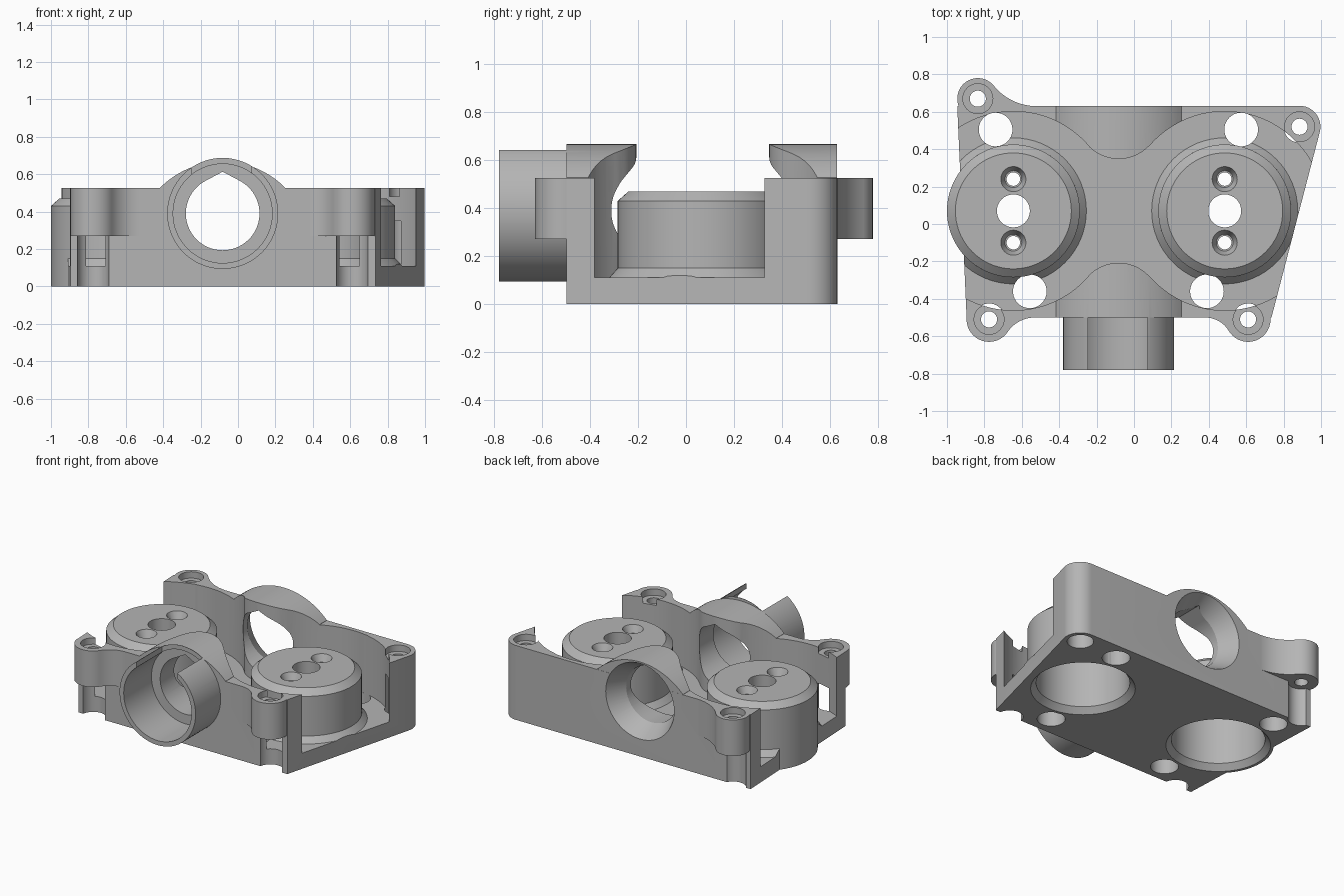
import bpy, bmesh
from math import sin, cos, pi, radians, atan2, sqrt, hypot

if "Cube" in bpy.data.objects:
    bpy.data.objects.remove(bpy.data.objects["Cube"])

grey = bpy.data.materials.new("plain grey")
grey.use_nodes = True
grey.diffuse_color = (0.46, 0.46, 0.46, 1)
grey.node_tree.nodes["Principled BSDF"].inputs["Base Color"].default_value = (0.46, 0.46, 0.46, 1)

TOP, FLOOR, EAR_Z = 0.525, 0.11, 0.27
MID_X, BORE_Z = -0.082, 0.39
DRUMS = [(-0.645, 0.07), (0.485, 0.07)]


def finish(name, bm):
    bmesh.ops.recalc_face_normals(bm, faces=bm.faces)
    mesh = bpy.data.meshes.new(name)
    bm.to_mesh(mesh)
    bm.free()
    mesh.materials.append(grey)
    ob = bpy.data.objects.new(name, mesh)
    bpy.context.collection.objects.link(ob)
    return ob


def prism(name, pts, a, b, axis="z"):
    """Extrude an outline from a to b along z or y."""
    bm = bmesh.new()
    place = (lambda u, v, w: (u, v, w)) if axis == "z" else (lambda u, v, w: (u, w, v))
    low = [bm.verts.new(place(u, v, a)) for u, v in pts]
    high = [bm.verts.new(place(u, v, b)) for u, v in pts]
    bm.faces.new(low)
    bm.faces.new(high)
    for i in range(len(pts)):
        j = (i + 1) % len(pts)
        bm.faces.new((low[i], low[j], high[j], high[i]))
    return finish(name, bm)


def arc(cx, cy, r, start, end, n=24):
    return [(cx + r * cos(radians(start + (end - start) * i / n)),
             cy + r * sin(radians(start + (end - start) * i / n))) for i in range(n + 1)]


def circle(cx, cy, r, n=64):
    return arc(cx, cy, r, 0, 360, n)[:-1]


def cone(name, cx, cy, r0, r1, a, b, axis="z", n=64):
    """Straight or tapered round solid along z or y."""
    ob = prism(name, circle(cx, cy, 1, n), a, b, axis)
    for i, v in enumerate(ob.data.vertices):
        r = r0 if i < n else r1
        v.co.x = cx + (v.co.x - cx) * r
        if axis == "z":
            v.co.y = cy + (v.co.y - cy) * r
        else:
            v.co.z = cy + (v.co.z - cy) * r
    return ob


def lathe(name, cx, cy, profile, n=72):
    """Closed ring profile of (radius, height) turned about a vertical axis."""
    bm = bmesh.new()
    rings = [[bm.verts.new((cx + r * cos(2 * pi * k / n), cy + r * sin(2 * pi * k / n), z))
              for r, z in profile] for k in range(n)]
    m = len(profile)
    for k in range(n):
        p, q = rings[k], rings[(k + 1) % n]
        for i in range(m):
            j = (i + 1) % m
            bm.faces.new((p[i], q[i], q[j], p[j]))
    return finish(name, bm)


def boolean(target, tool, op="DIFFERENCE"):
    mod = target.modifiers.new("cut", "BOOLEAN")
    mod.operation, mod.solver, mod.object = op, "EXACT", tool
    bpy.context.view_layer.objects.active = target
    bpy.ops.object.modifier_apply(modifier=mod.name)
    bpy.data.objects.remove(tool)


def smooth(ob):
    bpy.ops.object.select_all(action="DESELECT")
    ob.select_set(True)
    bpy.context.view_layer.objects.active = ob
    bpy.ops.object.shade_smooth_by_angle(angle=radians(25))


# Base block with one rounded back corner
outline = ([(-0.945, 0.63), (-0.895, -0.5), (0.735, -0.5)]
           + arc(0.885, 0.52, 0.112, -14, 90, 12))
housing = prism("housing", outline, 0, TOP)

# Arched hump over the bore
half = 0.335
hump_r = 0.47
side = math_angle = atan2(half, sqrt(hump_r ** 2 - half ** 2)) * 180 / pi
hump = ([(MID_X + half, 0.4), *arc(MID_X, 0.197, hump_r, 90 - side, 90 + side, 32),
         (MID_X - half, 0.4)])
boolean(housing, prism("hump", hump, -0.5, 0.63, "y"), "UNION")

# Screw ears: round end plus a concave blend into the straight wall
EARS = [(-0.835, 0.67, 0.11, 0.63, -0.52), (-0.775, -0.51, 0.12, -0.5, -0.53),
        (0.61, -0.51, 0.12, -0.5, 0.38)]
for cx, cy, r, edge, tx in EARS:
    s = 1 if edge > 0 else -1
    a, e = tx - cx, (cy - edge) * s
    R = (a * a + e * e - r * r) / (2 * (r + e))
    by = edge + s * R
    start = -90 * s
    end = atan2(cy - by, cx - tx) * 180 / pi
    sweep = (end - start + 180) % 360 - 180
    blend = arc(tx, by, R, start, start + sweep, 14)
    inner = edge - s * 0.08
    boolean(housing, prism("blend", blend + [(cx, cy), (cx, inner), (tx, inner)], EAR_Z, TOP), "UNION")
    boolean(housing, cone("ear", cx, cy, r, r, EAR_Z, TOP), "UNION")

# Cavity: two round wells joined by filleted saddles
well_r = 0.532
dx, dy = 0.565, 0.5
fillet = hypot(dx, dy) - well_r
t = atan2(dy, dx) * 180 / pi
(lx, ly), (rx, ry) = DRUMS
cavity = (arc(rx, ry, well_r, t - 180, 180 - t, 72)
          + arc(MID_X, ry + dy, fillet, -t, t - 180, 24)[1:-1]
          + arc(lx, ly, well_r, t, 360 - t, 72)
          + arc(MID_X, ry - dy, fillet, 180 - t, t, 24)[1:-1])
boolean(housing, prism("cavity", cavity, FLOOR, 1))

# Front tube, slotted along its top
boolean(housing, cone("tube", MID_X, BORE_Z, 0.297, 0.297, -0.78, -0.498, "y"), "UNION")
boolean(housing, cone("tube_bore", MID_X, BORE_Z, 0.265, 0.265, -0.9, -0.47, "y"))
slot = [(-0.245, 0.45), (0.073, 0.45), (0.073, 0.9), (-0.245, 0.9)]
boolean(housing, prism("tube_slot", slot, -0.9, -0.5, "y"))

# Teardrop bore through both walls, flared at the back
tear = arc(MID_X, BORE_Z, 0.197, 120, 420, 48) + [(MID_X, 0.613)]
boolean(housing, prism("bore", tear, -0.9, 0.9, "y"))
boolean(housing, cone("flare", MID_X, BORE_Z, 0.19, 0.272, 0.49, 0.64, "y"))

# Sloped collars around the drums, trimmed to the base outline
for x, y in DRUMS:
    collar = cone("collar", x, y, 0.395, 0.355, FLOOR, 0.15)
    boolean(collar, prism("trim", outline, 0, 0.3), "INTERSECT")
    for v in collar.data.vertices:
        if v.co.z < FLOOR + 0.001:
            v.co.z = FLOOR - 0.005
    boolean(housing, collar, "UNION")
    boolean(housing, cone("floor_hole", x, y, 0.35, 0.35, -0.1, 0.3))

# Clearance holes through floor and walls
for x, y in [(-0.74, 0.505), (0.573, 0.505), (-0.557, -0.36), (0.39, -0.36)]:
    boolean(housing, cone("hole", x, y, 0.09, 0.09, -0.1, 1, n=40))

# Screw holes, counterbores and nut recesses in the ears
for x, y, z in [(e[0], e[1], EAR_Z) for e in EARS] + [(0.885, 0.52, 0.35)]:
    boolean(housing, cone("screw", x, y, 0.043, 0.043, -0.1, 1, n=32))
    boolean(housing, cone("counterbore", x, y, 0.08, 0.08, 0.48, 1, n=40))
    boolean(housing, cone("recess", x, y, 0.085, 0.085, -0.1, z, n=40))
smooth(housing)

# Hollow drums with a centre hole and two countersunk screw holes
for name, (x, y) in zip(("right_drum", "left_drum"), DRUMS):
    drum = lathe(name, x, y, [(0.088, 0.47), (0.31, 0.47), (0.355, 0.43), (0.355, 0),
                              (0.335, 0), (0.3, 0.04), (0.3, 0.38), (0.088, 0.38)])
    for d in (-0.17, 0.17):
        boolean(drum, cone("screw", x, y + d, 0.036, 0.036, 0.3, 0.6, n=32))
        boolean(drum, cone("sink", x, y + d, 0.045, 0.068, 0.42, 0.472, n=32))
    smooth(drum)
